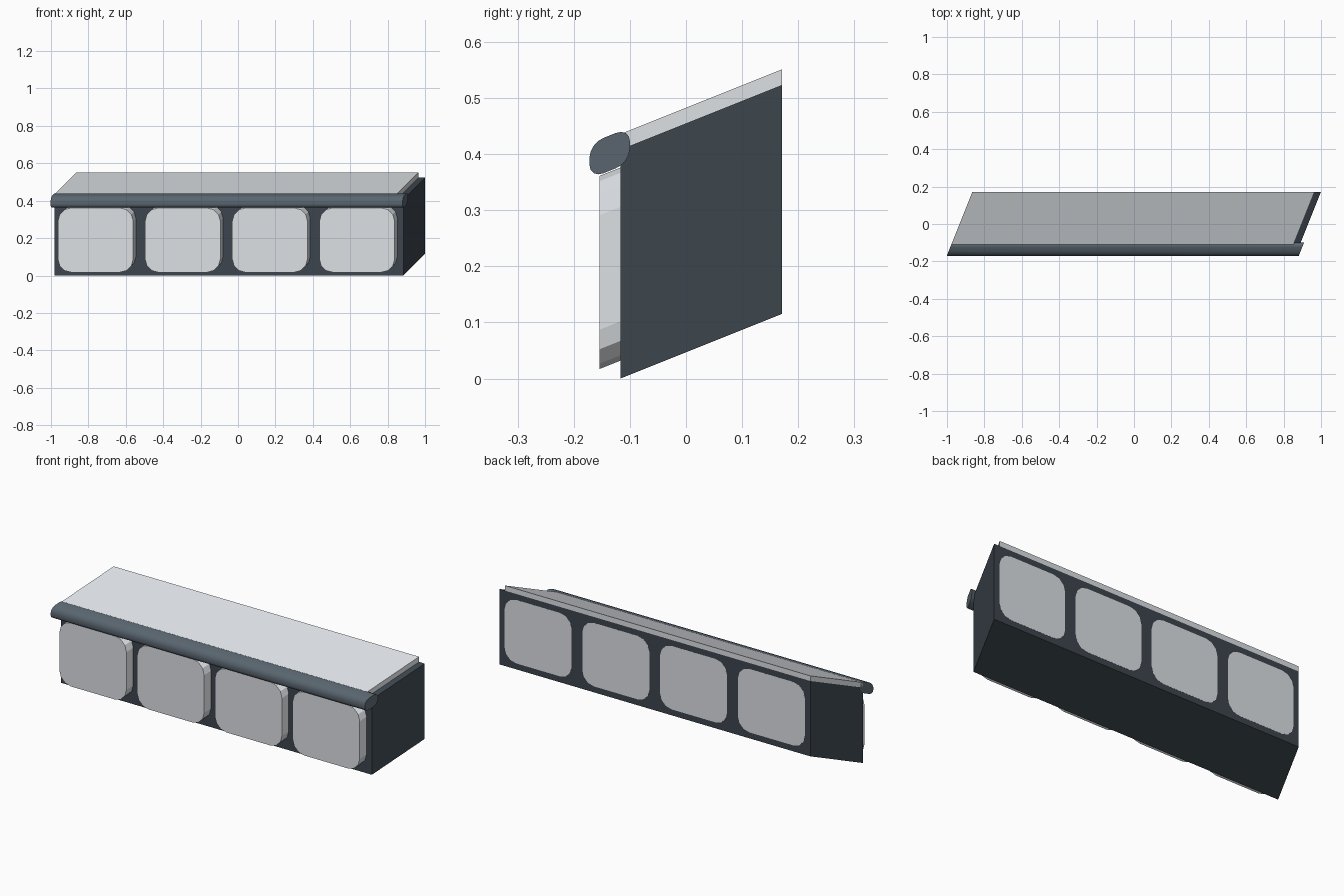
import bpy, bmesh, math

if "Cube" in bpy.data.objects:
    bpy.data.objects.remove(bpy.data.objects["Cube"])

SHEAR = 0.4                      # sideways and upward drift per unit of depth
FRONT, BACK = -0.117, 0.171      # depth of the cabinet
LEFT, CELL, HEIGHT = -0.98, 0.466, 0.408


def material(name, color):
    m = bpy.data.materials.new(name)
    m.diffuse_color = color
    m.use_nodes = True
    m.node_tree.nodes["Principled BSDF"].inputs["Base Color"].default_value = m.diffuse_color
    return m


dark = material("dark_slate", (0.045, 0.06, 0.075, 1))
slate = material("slate", (0.10, 0.13, 0.16, 1))
pale = material("pale_glass", (0.72, 0.75, 0.78, 0.7))


def rounded(a0, a1, b0, b1, r, seg):
    """Outline of a rectangle with rounded corners (plain if seg is 0)."""
    if seg == 0:
        return [(a0, b0), (a1, b0), (a1, b1), (a0, b1)]
    pts = []
    centres = [(a1 - r, b1 - r), (a0 + r, b1 - r), (a0 + r, b0 + r), (a1 - r, b0 + r)]
    for q, (ca, cb) in enumerate(centres):
        for i in range(seg + 1):
            t = math.pi / 2 * (q + i / seg)
            pts.append((ca + r * math.cos(t), cb + r * math.sin(t)))
    return pts


def sheared_prism(name, outline, start, end, axis, mat, smooth=False):
    """Extrude an outline along x or y, then slant it with the cabinet."""
    bm = bmesh.new()
    rings = []
    for d in (start, end):
        ring = []
        for a, b in outline:
            x, y, z = (d, a, b) if axis == "x" else (a, d, b)
            ring.append(bm.verts.new((x + SHEAR * (y - FRONT), y, z + SHEAR * (y - FRONT))))
        rings.append(ring)
        bm.faces.new(ring)
    n = len(outline)
    for i in range(n):
        j = (i + 1) % n
        bm.faces.new((rings[0][i], rings[0][j], rings[1][j], rings[1][i]))
    bmesh.ops.recalc_face_normals(bm, faces=bm.faces)
    mesh = bpy.data.meshes.new(name)
    bm.to_mesh(mesh)
    bm.free()
    mesh.materials.append(mat)
    ob = bpy.data.objects.new(name, mesh)
    bpy.context.collection.objects.link(ob)
    if smooth:
        bpy.ops.object.select_all(action="DESELECT")
        ob.select_set(True)
        bpy.context.view_layer.objects.active = ob
        bpy.ops.object.shade_smooth_by_angle(angle=math.radians(40))
    return ob


# Four cabinet cells, each with a rounded block running through it
for k in range(4):
    x0 = LEFT + k * CELL
    x1 = x0 + CELL
    sheared_prism(f"cabinet_cell_{k + 1}", rounded(x0, x1, 0, HEIGHT, 0, 0),
                  FRONT, BACK, "y", dark)
    sheared_prism(f"rounded_panel_{k + 1}",
                  rounded(x0 + 0.032, x1 - 0.032, 0.032, HEIGHT - 0.032, 0.07, 3),
                  -0.154, BACK + 0.0005, "y", pale)

# Countertop slab
sheared_prism("countertop", rounded(LEFT, 0.85, HEIGHT, HEIGHT + 0.028, 0, 0),
              FRONT, BACK, "y", pale)

# Rounded rail along the front edge
sheared_prism("front_rail", rounded(-0.172, -0.1, 0.378, 0.441, 0.025, 4),
              LEFT, 0.902, "x", slate, smooth=True)
